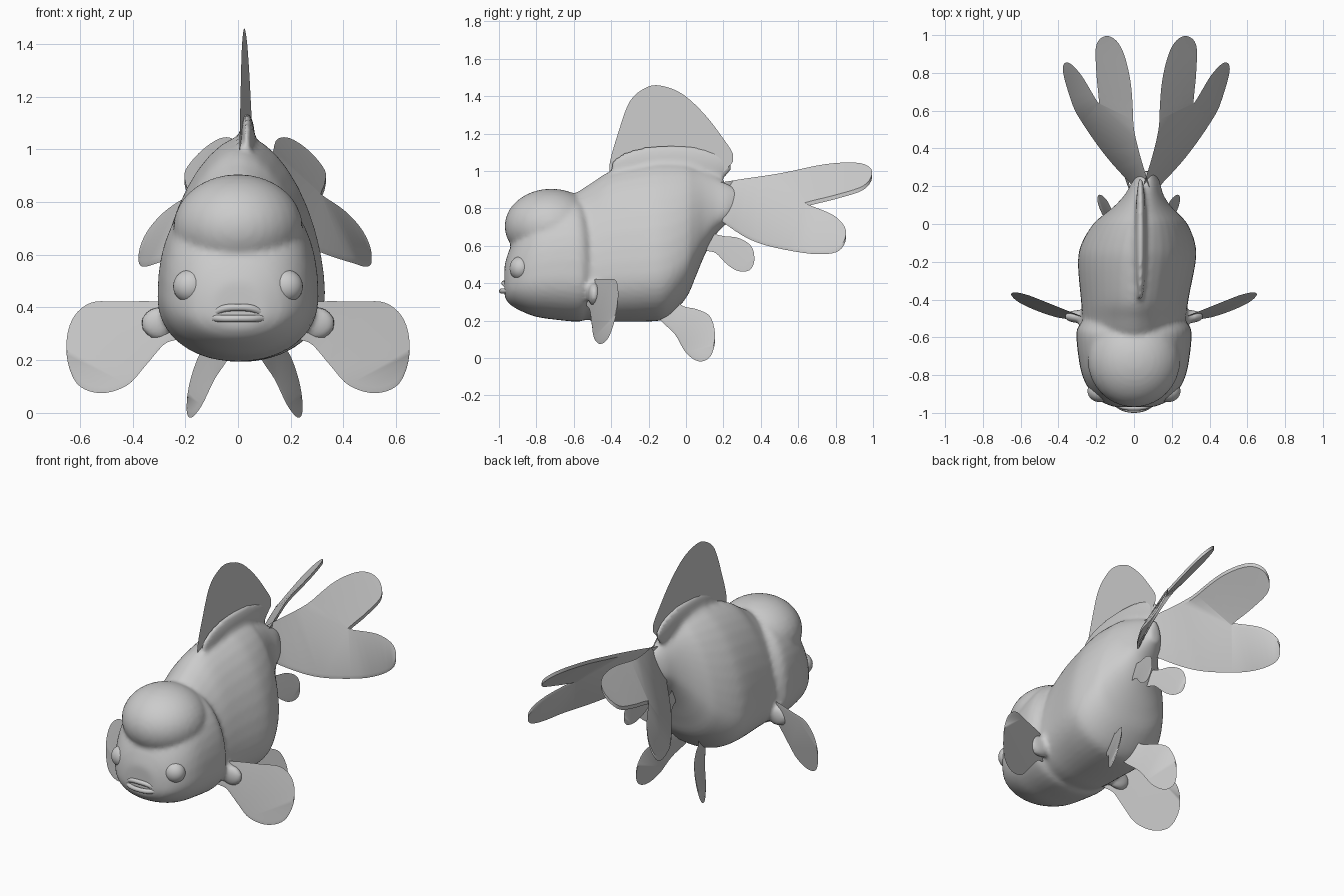
import bpy, bmesh, math
from mathutils import Matrix, Vector

if "Cube" in bpy.data.objects:
    bpy.data.objects.remove(bpy.data.objects["Cube"])


def finish(bm, name, angle=40):
    bmesh.ops.recalc_face_normals(bm, faces=bm.faces[:])
    me = bpy.data.meshes.new(name)
    bm.to_mesh(me)
    bm.free()
    ob = bpy.data.objects.new(name, me)
    bpy.context.collection.objects.link(ob)
    bpy.ops.object.select_all(action='DESELECT')
    bpy.context.view_layer.objects.active = ob
    ob.select_set(True)
    bpy.ops.object.shade_smooth_by_angle(angle=math.radians(angle))
    return ob


def spline(p0, p1, p2, p3, t):
    return 0.5 * (2 * p1 + (p2 - p0) * t + (2 * p0 - 5 * p1 + 4 * p2 - p3) * t * t
                  + (3 * p1 - p0 - 3 * p2 + p3) * t ** 3)


def smooth_path(pts, closed, steps):
    v = [Vector(p) for p in pts]
    n = len(v)
    get = (lambda i: v[i % n]) if closed else (lambda i: v[max(0, min(n - 1, i))])
    out = [spline(get(i - 1), get(i), get(i + 1), get(i + 2), k / steps)
           for i in range(n if closed else n - 1) for k in range(steps)]
    return out if closed else out + [v[-1]]


def centre_x(y):
    # the rear of the fish leans slightly to one side
    return 0.06 * min(1.2, max(0, (y + 0.6) / 0.8)) ** 2


def loft(bm, stations, low, p_up, p_down, sides=40):
    """Egg-shaped rings along y; station = (y, bottom, top, half width)."""
    rings = []
    for y, zb, zt, w in smooth_path(stations, False, 4):
        zc = zb + (zt - zb) * low
        ring = []
        for i in range(sides):
            a = math.tau * i / sides
            c, s = math.cos(a), math.sin(a)
            e = 2 / (p_up if s > 0 else p_down)
            h = zt - zc if s > 0 else zc - zb
            ring.append(bm.verts.new((centre_x(y) + w * math.copysign(abs(c) ** e, c), y,
                                      zc + h * math.copysign(abs(s) ** e, s))))
        rings.append(ring)
    for a, b in zip(rings, rings[1:]):
        for i in range(sides):
            j = (i + 1) % sides
            bm.faces.new((a[i], a[j], b[j], b[i]))
    bm.faces.new(rings[0])
    bm.faces.new(rings[-1])


def ball(bm, centre, radii):
    m = Matrix.Translation(centre) @ Matrix.Diagonal((*radii, 1))
    bmesh.ops.create_uvsphere(bm, u_segments=32, v_segments=20, radius=1, matrix=m)


def fin(name, outline, place, thick=0.022, steps=5):
    """Flat smooth outline, filled, placed in space and thickened."""
    bm = bmesh.new()
    f = bm.faces.new([bm.verts.new((p.x, p.y, 0)) for p in smooth_path(outline, True, steps)])
    bmesh.ops.triangulate(bm, faces=[f])
    for v in bm.verts:
        v.co = place(v.co.x, v.co.y)
    bmesh.ops.solidify(bm, geom=bm.faces[:], thickness=thick)
    return finish(bm, name)


def fin_pair(name, outline, place, axis):
    fin("right_" + name, outline, place)

    def mirrored(a, b):
        x, y, z = place(a, b)
        return (2 * axis - x, y, z)
    fin("left_" + name, outline, mirrored)


# body, head and forehead growth blended into one skin
bm = bmesh.new()
loft(bm, [(-.7, .3, .75, .2), (-.6, .22, .87, .265), (-.5, .2, .94, .275), (-.4, .195, 1.0, .285),
          (-.2, .195, 1.045, .312), (-.1, .215, 1.05, .3), (0, .32, 1.04, .25), (.05, .43, 1.02, .2),
          (.1, .55, 1.0, .145), (.16, .66, .97, .1), (.22, .72, .935, .075), (.28, .77, .9, .035)],
     0.3, 1.75, 2.1)
loft(bm, [(-.97, .325, .5, .1), (-.94, .285, .59, .175), (-.88, .25, .7, .235), (-.8, .22, .8, .275),
          (-.7, .205, .85, .295), (-.6, .195, .865, .305), (-.55, .2, .84, .3), (-.51, .24, .77, .27)],
     0.36, 2.3, 2.1)
ball(bm, (0, -.72, .705), (.245, .25, .2))
# flared roots of the dorsal and pectoral fins
ball(bm, (.035, -.08, 1.02), (.03, .33, .12))
for s in (-1, 1):
    ball(bm, (s * .29, -.49, .34), (.08, .035, .065))
body = finish(bm, "body")
rm = body.modifiers.new("blend", 'REMESH')
rm.mode = 'VOXEL'
rm.voxel_size = 0.015
rm.use_smooth_shade = True
sm = body.modifiers.new("soften", 'SMOOTH')
sm.factor = 0.5
sm.iterations = 4

# eyes
for s, side in ((-1, "left"), (1, "right")):
    bm = bmesh.new()
    ball(bm, (s * .18, -.885, .48), (.066, .058, .064))
    finish(bm, side + "_eye", 60)


# lips
def lip(name, pts, r):
    cu = bpy.data.curves.new(name, 'CURVE')
    cu.dimensions = '3D'
    cu.bevel_depth = r
    cu.bevel_resolution = 3
    cu.use_fill_caps = True
    path = smooth_path(pts, False, 5)
    sp = cu.splines.new('POLY')
    sp.points.add(len(path) - 1)
    for p, q in zip(sp.points, path):
        p.co = (*q, 1)
    bpy.context.collection.objects.link(bpy.data.objects.new(name, cu))


lip("upper_lip", [(-.11, -.94, .366), (-.06, -.967, .394), (0, -.974, .4), (.06, -.967, .394), (.11, -.94, .366)], .014)
lip("lower_lip", [(-.11, -.94, .362), (-.06, -.975, .358), (0, -.986, .358), (.06, -.975, .358), (.11, -.94, .362)], .014)

# dorsal fin, outline in (y, z)
fin("dorsal_fin",
    [(-.41, 1.0), (-.36, 1.19), (-.3, 1.35), (-.22, 1.42), (-.14, 1.435), (-.02, 1.39), (.1, 1.28),
     (.2, 1.15), (.25, 1.07), (.235, 1.03), (.16, .97), (0, .93), (-.2, .92), (-.37, .94)],
    lambda y, z: (.025 + .07 * y + .01, y, z))


# forked twin tail fins, outline in (y, z)
def tail_place(y, z):
    cup = .05 * (1 - ((z - .79) / .24) ** 2) * max(0, min(1, (y - .22) / .3))
    return (.055 + .3 * (y - .22) + .76 * (.92 - z) * min(1, .55 + max(0, y - .15)) + cup, y, z)


fin_pair("tail_fin",
         [(.16, .9), (.24, .925), (.5, .965), (.75, 1.015), (.93, 1.02), (.995, .975), (.95, .9), (.8, .85),
          (.66, .815), (.65, .8), (.79, .74), (.855, .66), (.82, .575), (.7, .555), (.5, .585), (.35, .63),
          (.22, .71), (.15, .78)], tail_place, .065)

# pectoral fins, outline in (x, z)
fin_pair("pectoral_fin",
         [(.22, .38), (.3, .4), (.45, .4), (.56, .395), (.63, .33), (.65, .22), (.61, .11), (.52, .075),
          (.42, .105), (.35, .18), (.28, .26), (.22, .29)],
         lambda x, z: (x, -.5 + .4 * (x - .3) + .2 * (z - .3), z), 0)

# pelvic fins, outline in (y, z)
fin_pair("pelvic_fin",
         [(-.14, .23), (-.06, .15), (0, .05), (.07, .004), (.13, .03), (.155, .12), (.13, .22), (.06, .26),
          (-.02, .28), (-.08, .34), (-.14, .3)],
         lambda y, z: (.15 + .4 * y + .25 * (.2 - z), y, z), .025)

# anal fins, outline in (y, z)
fin_pair("anal_fin",
         [(.06, .64), (.13, .645), (.2, .63), (.28, .62), (.345, .58), (.365, .52), (.34, .47), (.28, .465),
          (.22, .5), (.16, .56), (.1, .58)],
         lambda y, z: (.1 + .25 * (y - .1) + .1 * (.6 - z), y, z), .05)
